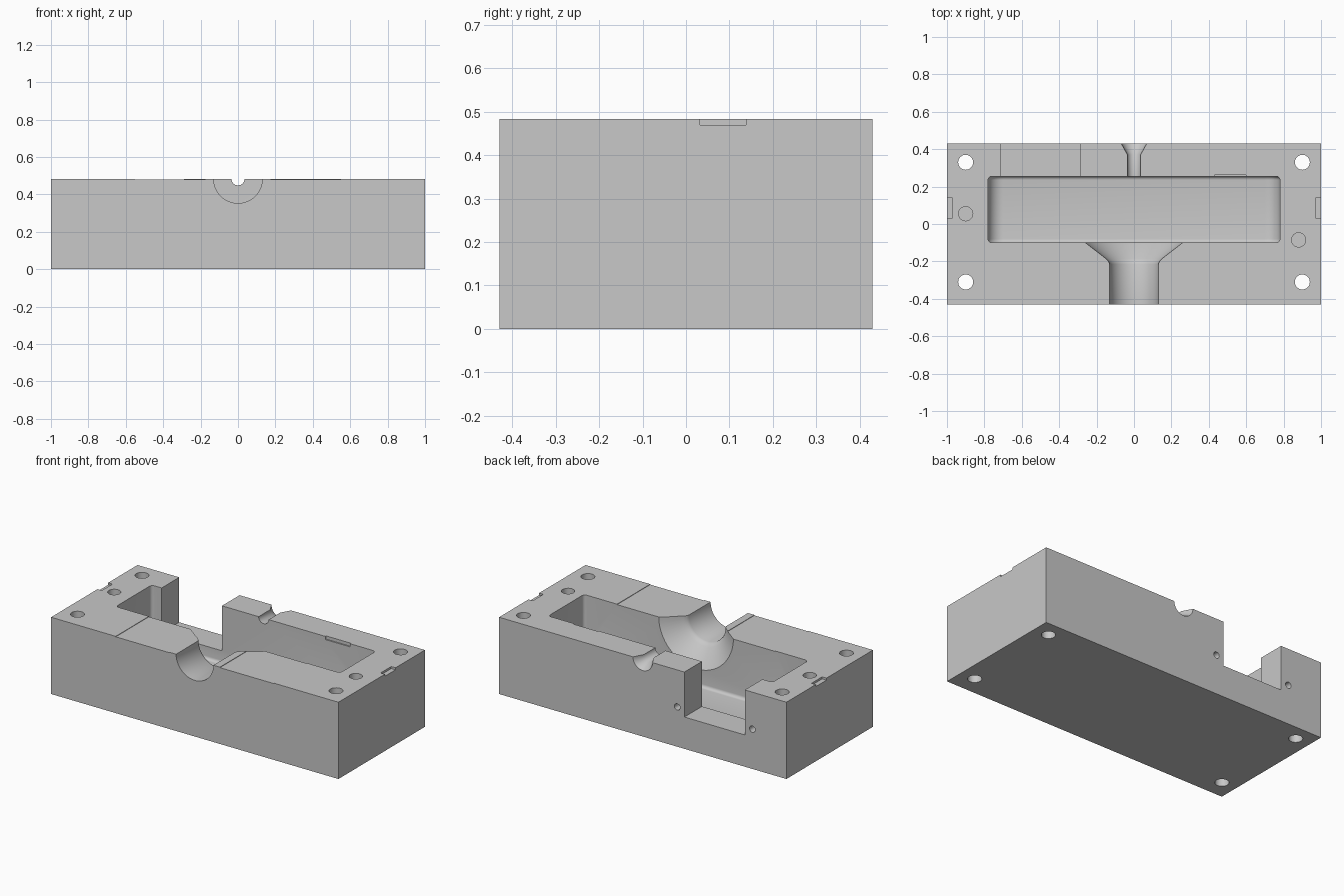
import bpy, bmesh, math
from mathutils import Matrix, Vector

if "Cube" in bpy.data.objects:
    bpy.data.objects.remove(bpy.data.objects["Cube"], do_unlink=True)

TOP = 0.483
DEPTH = 0.43

grey = bpy.data.materials.new("machined grey")
grey.use_nodes = True
colour = (0.58, 0.58, 0.58, 1)
grey.diffuse_color = colour
grey.node_tree.nodes["Principled BSDF"].inputs["Base Color"].default_value = colour


def finish(bm, name):
    bmesh.ops.recalc_face_normals(bm, faces=bm.faces)
    mesh = bpy.data.meshes.new(name)
    bm.to_mesh(mesh)
    bm.free()
    mesh.materials.append(grey)
    obj = bpy.data.objects.new(name, mesh)
    bpy.context.collection.objects.link(obj)
    return obj


def box_bm(lo, hi):
    bm = bmesh.new()
    bmesh.ops.create_cube(bm, size=1)
    lo, hi = Vector(lo), Vector(hi)
    for v in bm.verts:
        v.co = (lo + hi) / 2 + v.co * (hi - lo)
    return bm


def box(name, lo, hi):
    return finish(box_bm(lo, hi), name)


def lathe(name, profile, axis, origin, sides=48):
    """Solid of revolution from (distance along axis, radius) pairs."""
    bm = bmesh.new()
    turn = Vector((0, 0, 1)).rotation_difference(Vector(axis)).to_matrix()
    rings = []
    for along, radius in profile:
        ring = []
        for i in range(sides):
            a = math.tau * i / sides
            p = Vector((radius * math.cos(a), radius * math.sin(a), along))
            ring.append(bm.verts.new(turn @ p + Vector(origin)))
        rings.append(ring)
    for a, b in zip(rings, rings[1:]):
        for i in range(sides):
            j = (i + 1) % sides
            bm.faces.new((a[i], a[j], b[j], b[i]))
    bm.faces.new(rings[0])
    bm.faces.new(rings[-1])
    return finish(bm, name)


def pocket():
    """Main cavity: large fillets at both ends, small ones elsewhere."""
    bm = box_bm((-0.78, -0.10, 0.12), (0.78, 0.255, 0.6))
    ends = [e for e in bm.edges if all(v.co.z < 0.2 for v in e.verts)
            and abs(e.verts[0].co.x - e.verts[1].co.x) < 0.01]
    bmesh.ops.bevel(bm, geom=ends, offset=0.08, segments=10, profile=0.5, affect='EDGES')
    rims = [e for e in bm.edges
            if abs(e.verts[0].co.y - e.verts[1].co.y) < 0.001
            and not all(v.co.z > 0.59 for v in e.verts)]
    bmesh.ops.bevel(bm, geom=rims, offset=0.02, segments=5, profile=0.5, affect='EDGES')
    return finish(bm, "pocket_cutter")


# Solid block
block = box("mold_block", (-1, -DEPTH, 0), (1, DEPTH, TOP))

# Cavity and open notch through the back wall
cutters = [pocket(), box("notch_cutter", (-0.71, 0.2, 0.20), (-0.29, 0.5, 0.6))]

# Flared spout channel at the front and small funnel at the back
y_axis = (0, 1, 0)
cutters.append(lathe("spout_cutter",
                     [(-0.5, 0.13), (-0.215, 0.13), (-0.2, 0.136), (-0.185, 0.15),
                      (-0.10, 0.26), (-0.06, 0.26)], y_axis, (0, 0, TOP), 64))
cutters.append(lathe("funnel_cutter",
                     [(0.2, 0.035), (0.37, 0.035), (DEPTH, 0.068), (0.5, 0.11)],
                     y_axis, (0, 0, TOP)))

# Through holes at the corners, blind dowel holes, screw holes in the back
z_axis = (0, 0, 1)
for x in (-0.9, 0.9):
    for y in (-0.31, 0.33):
        cutters.append(lathe("bolt_cutter", [(-0.1, 0.04), (0.6, 0.04)], z_axis, (x, y, 0), 32))
for x, y in ((-0.9, 0.055), (0.88, -0.085)):
    cutters.append(lathe("dowel_cutter", [(0.35, 0.038), (0.6, 0.038)], z_axis, (x, y, 0), 32))
for x in (-0.763, -0.24):
    cutters.append(lathe("screw_cutter", [(0.33, 0.02), (0.5, 0.02)], y_axis, (x, 0, 0.25), 24))

# Shallow pry slots on the sides and shallow vents on the front land
for s in (-1, 1):
    slot = sorted((s * 0.97, s * 1.1))
    cutters.append(box("pry_slot_cutter", (slot[0], 0.032, 0.47), (slot[1], 0.138, 0.6)))
    vent = sorted((s * 0.175, s * 0.55))
    cutters.append(box("vent_cutter", (vent[0], -0.5, TOP - 0.003), (vent[1], -0.05, 0.6)))

# Small relief in the back wall of the cavity
cutters.append(box("relief_cutter", (0.43, 0.2, TOP - 0.02), (0.6, 0.263, 0.6)))

bpy.context.view_layer.objects.active = block
for cutter in cutters:
    cutter.hide_render = True
    mod = block.modifiers.new("cut", 'BOOLEAN')
    mod.operation = 'DIFFERENCE'
    mod.solver = 'EXACT'
    mod.object = cutter
    bpy.ops.object.modifier_apply(modifier=mod.name)
    bpy.data.objects.remove(cutter, do_unlink=True)

for obj in bpy.context.selected_objects:
    obj.select_set(False)
block.select_set(True)
bpy.ops.object.shade_smooth_by_angle(angle=math.radians(30))
